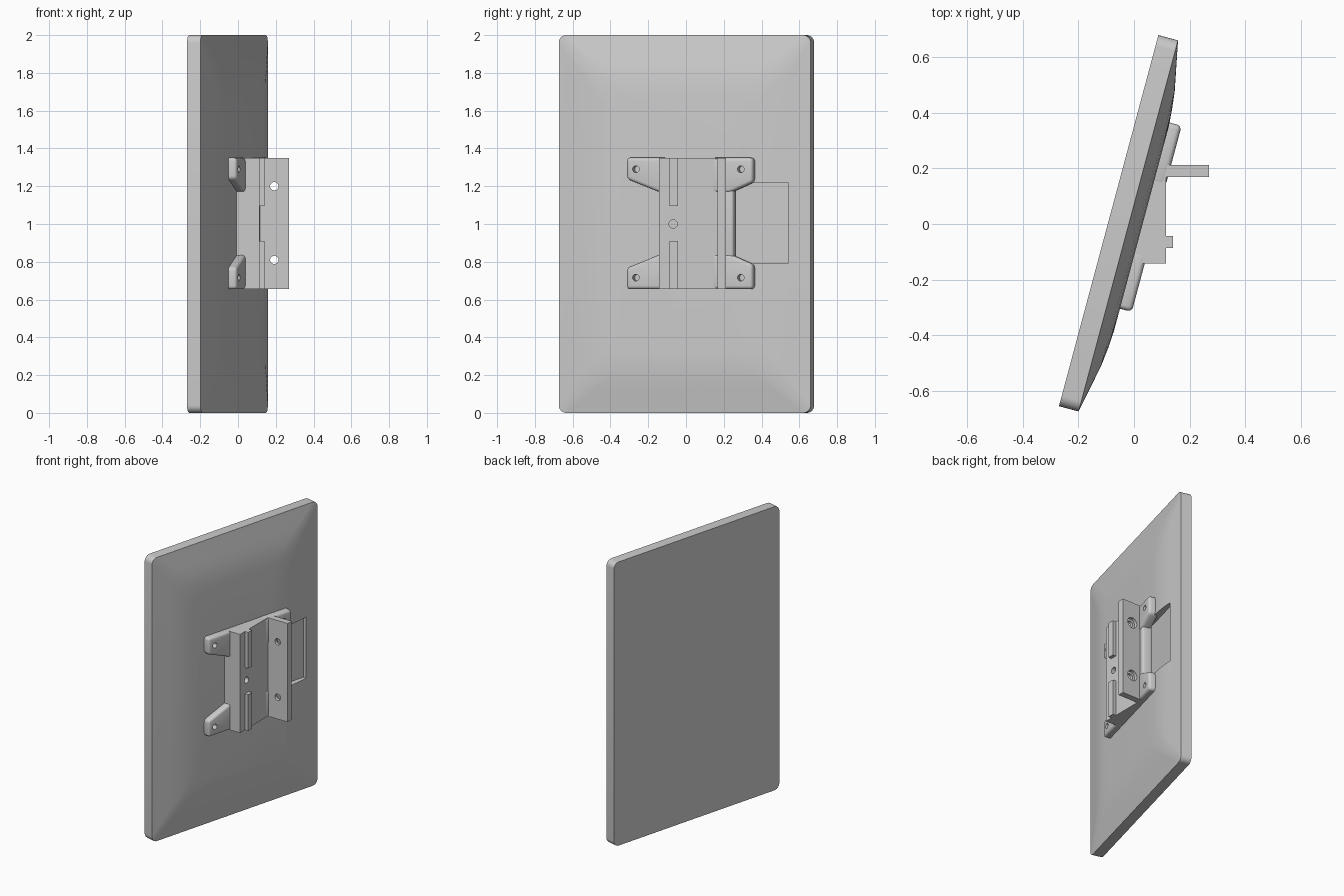
import bpy, bmesh, math
from mathutils import Matrix, Vector

cube = bpy.data.objects.get("Cube")
if cube:
    bpy.data.objects.remove(cube, do_unlink=True)

# Panel frame: x is depth out of the back, y runs across the panel, z is up
TILT = Matrix.Translation((-0.091, 0.012, 0)) @ Matrix.Rotation(math.radians(-15), 4, 'Z')
WORLD = Matrix.Identity(4)
BOTTOM, TOP = 0.655, 1.35


def finish(name, bm, frame):
    bmesh.ops.recalc_face_normals(bm, faces=bm.faces)
    mesh = bpy.data.meshes.new(name)
    bm.to_mesh(mesh)
    bm.free()
    obj = bpy.data.objects.new(name, mesh)
    bpy.context.collection.objects.link(obj)
    obj.matrix_world = frame
    return obj


def prism(name, points, direction, frame):
    """Extrude a flat outline along a direction."""
    bm = bmesh.new()
    face = bm.faces.new([bm.verts.new(p) for p in points])
    new = bmesh.ops.extrude_face_region(bm, geom=[face])["geom"]
    verts = [v for v in new if isinstance(v, bmesh.types.BMVert)]
    bmesh.ops.translate(bm, verts=verts, vec=direction)
    return finish(name, bm, frame)


def box(name, low, high, frame):
    bm = bmesh.new()
    low, high = Vector(low), Vector(high)
    place = Matrix.Translation((low + high) / 2) @ Matrix.Diagonal((*(high - low), 1))
    bmesh.ops.create_cube(bm, size=1, matrix=place)
    return finish(name, bm, frame)


def rod(centre, radius, length, axis, frame):
    bm = bmesh.new()
    turn = Vector((0, 0, 1)).rotation_difference(Vector(axis)).to_matrix().to_4x4()
    bmesh.ops.create_cone(bm, cap_ends=True, segments=24, radius1=radius, radius2=radius,
                          depth=length, matrix=Matrix.Translation(centre) @ turn)
    return finish("hole_cutter", bm, frame)


def apply(obj, mod):
    bpy.ops.object.select_all(action='DESELECT')
    bpy.context.view_layer.objects.active = obj
    obj.select_set(True)
    bpy.ops.object.modifier_apply(modifier=mod.name)


def cut(obj, cutter):
    cutter.hide_render = True
    mod = obj.modifiers.new("cut", 'BOOLEAN')
    mod.operation, mod.solver, mod.object = 'DIFFERENCE', 'EXACT', cutter
    apply(obj, mod)
    bpy.data.objects.remove(cutter, do_unlink=True)


def round_edges(obj, width):
    mod = obj.modifiers.new("round", 'BEVEL')
    mod.width, mod.segments, mod.limit_method = width, 4, 'NONE'
    apply(obj, mod)


def smooth(obj, angle=30):
    bpy.ops.object.select_all(action='DESELECT')
    bpy.context.view_layer.objects.active = obj
    obj.select_set(True)
    bpy.ops.object.shade_smooth_by_angle(angle=math.radians(angle))


def rounded_ring(bm, depth, inset, steps=6):
    radius = 0.04 + 0.25 * inset
    half_w, half_h = 0.69 - inset - radius, 1 - inset - radius
    ring = []
    for i, (sy, sz) in enumerate([(1, 1), (-1, 1), (-1, -1), (1, -1)]):
        for k in range(steps + 1):
            a = math.pi / 2 * (i + k / steps)
            ring.append(bm.verts.new((depth, sy * half_w + radius * math.cos(a),
                                      1 + sz * half_h + radius * math.sin(a))))
    return ring


# Display panel: straight rim, then a shallow domed back
bm = bmesh.new()
layers = [(0, 0), (0.073, 0), (0.079, 0.03), (0.097, 0.12),
          (0.109, 0.18), (0.117, 0.25), (0.121, 0.31)]
rings = [rounded_ring(bm, *layer) for layer in layers]
for a, b in zip(rings, rings[1:]):
    for i in range(len(a)):
        j = (i + 1) % len(a)
        bm.faces.new((a[i], a[j], b[j], b[i]))
bm.faces.new(rings[0])
bm.faces.new(rings[-1])
panel = finish("display_panel", bm, TILT)

# Cable recess in the back
cut(panel, box("recess_cutter", (0.075, 0.24, 0.79), (0.2, 1.263 - 0.69, 1.22), TILT))
smooth(panel, 20)

# Four tapered mounting feet, mirrored about mid height
feet = {
    "right": ([(-0.295, 0.348), (-0.295, 0.235), (-0.115, 0.165), (-0.08, 0.165),
               (-0.08, 0.348)], -0.243),
    "left": ([(0.397, 0.348), (0.397, 0.218), (0.27, 0.163), (0.17, 0.163),
              (0.17, 0.348)], 0.332),
}
for side, (outline, hole) in feet.items():
    for level, s in (("upper", 1), ("lower", -1)):
        foot = prism(f"{level}_{side}_foot", [(0.095, y, 1.003 + s * z) for y, z in outline],
                     (0.07, 0, 0), TILT)
        round_edges(foot, 0.018)
        cut(foot, rod((0.15, hole, 1.003 + s * 0.287), 0.018, 0.2, (1, 0, 0), TILT))
        smooth(foot)

# Bar joining the feet beside the flange
bar = box("foot_bar", (0.09, 0.17, 0.8), (0.16, 0.29, 1.2), TILT)
round_edges(bar, 0.015)
smooth(bar)

# Wedge bracket with its flange, in one profile
profile = [(-0.012, -0.142), (0.115, -0.142), (0.115, 0.168), (0.27, 0.168),
           (0.27, 0.212), (0.083, 0.212)]
bracket = prism("wedge_bracket", [(x, y, BOTTOM) for x, y in profile],
                (0, 0, TOP - BOTTOM), WORLD)
cut(bracket, rod((0.115, -0.068, 1), 0.022, 0.1, (1, 0, 0), WORLD))
for z in (0.81, 1.2):
    cut(bracket, rod((0.192, 0.19, z), 0.022, 0.2, (0, 1, 0), WORLD))
    cut(bracket, rod((0.192, 0.21, z), 0.038, 0.04, (0, 1, 0), WORLD))
smooth(bracket)

# Locating ridges on the bracket face
for name, low, high in (("lower_ridge", BOTTOM, 0.91), ("upper_ridge", 1.095, TOP)):
    box(name, (0.11, -0.087, low), (0.14, -0.043, high), WORLD)
